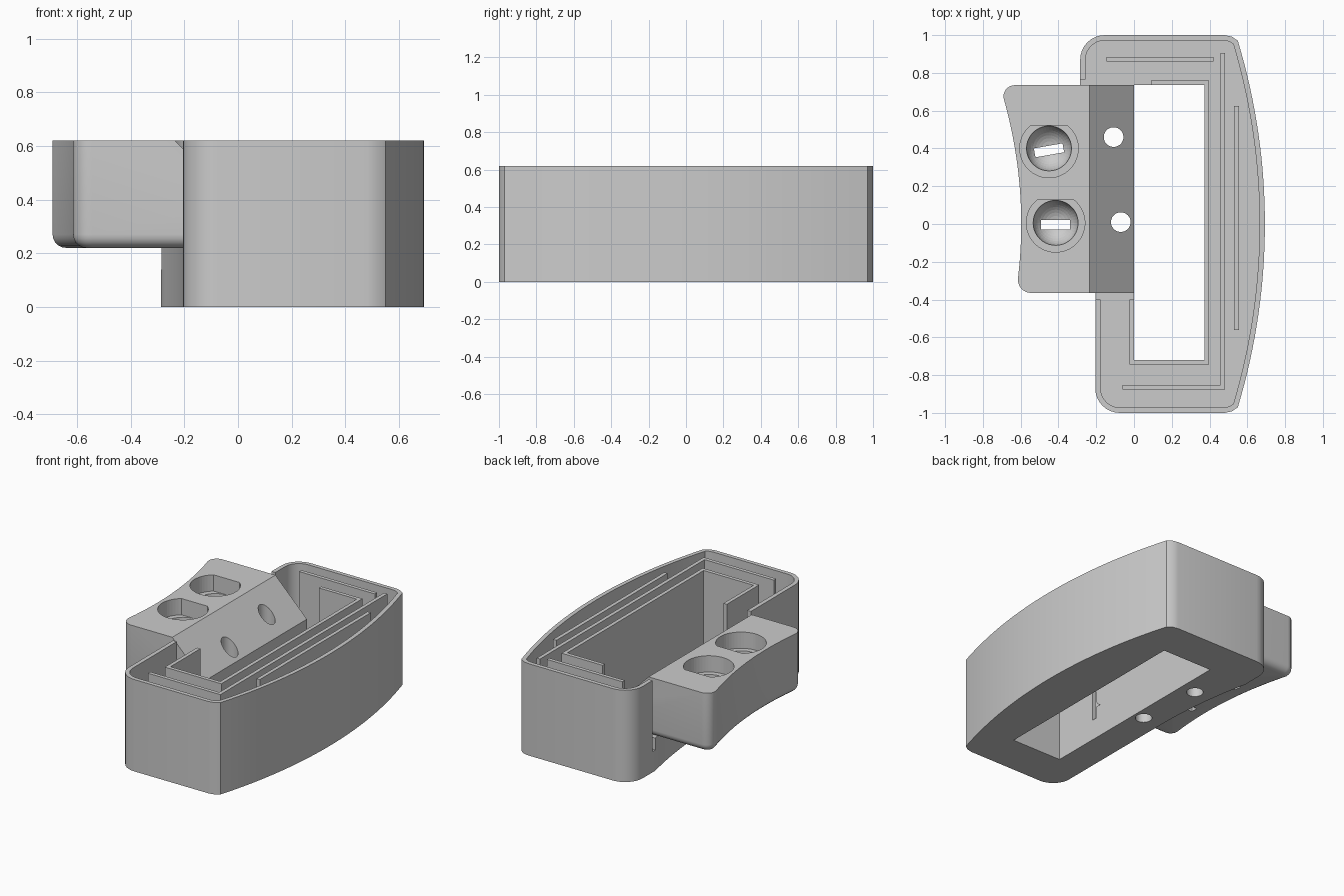
import bpy, bmesh, math
from mathutils import Vector, Matrix

if "Cube" in bpy.data.objects:
    bpy.data.objects.remove(bpy.data.objects["Cube"], do_unlink=True)

H, FLOOR, LEDGE, WALL = 0.62, 0.14, 0.22, 0.028

grey = bpy.data.materials.new("plain grey")
grey.use_nodes = True
grey.diffuse_color = (0.6, 0.6, 0.6, 1)
grey.node_tree.nodes["Principled BSDF"].inputs["Base Color"].default_value = (0.6, 0.6, 0.6, 1)


def finish(name, bm, cutter=False):
    bmesh.ops.recalc_face_normals(bm, faces=bm.faces)
    mesh = bpy.data.meshes.new(name)
    bm.to_mesh(mesh)
    bm.free()
    mesh.materials.append(grey)
    ob = bpy.data.objects.new(name, mesh)
    bpy.context.collection.objects.link(ob)
    if cutter:
        ob.hide_render = True
        ob.hide_set(True)
    else:
        bpy.ops.object.select_all(action="DESELECT")
        ob.select_set(True)
        bpy.context.view_layer.objects.active = ob
        bpy.ops.object.shade_smooth_by_angle(angle=math.radians(30))
    return ob


def prism_mesh(points, z0, z1):
    bm = bmesh.new()
    base = bm.faces.new([bm.verts.new((p[0], p[1], z0)) for p in points])
    top = bmesh.ops.extrude_face_region(bm, geom=[base], use_keep_orig=True)["geom"]
    bmesh.ops.translate(bm, verts=[v for v in top if isinstance(v, bmesh.types.BMVert)],
                        vec=(0, 0, z1 - z0))
    bmesh.ops.recalc_face_normals(bm, faces=bm.faces)
    return bm


def prism(name, points, z0, z1, cutter=False):
    return finish(name, prism_mesh(points, z0, z1), cutter)


def fillet(a, b, c, r, steps=8):
    """Points of a round corner at b between a and c."""
    a, b, c = Vector(a), Vector(b), Vector(c)
    u, v = (a - b).normalized(), (c - b).normalized()
    half = u.angle(v) / 2
    centre = b + (u + v).normalized() * r / math.sin(half)
    p, q = b + u * r / math.tan(half) - centre, b + v * r / math.tan(half) - centre
    start = math.atan2(p.y, p.x)
    turn = math.atan2(p.x * q.y - p.y * q.x, p.dot(q))
    angles = [start + turn * i / steps for i in range(steps + 1)]
    return [centre + Vector((math.cos(t), math.sin(t))) * r for t in angles]


def offset(path, d):
    """Shift an open path to its right by d, with mitred corners."""
    path = [Vector(p) for p in path]
    result = []
    for i, p in enumerate(path):
        before = (p - path[i - 1]).normalized() if i else None
        after = (path[i + 1] - p).normalized() if i < len(path) - 1 else before
        before = before or after
        n1, n2 = Vector((before.y, -before.x)), Vector((after.y, -after.x))
        m = (n1 + n2).normalized()
        result.append(p + m * d / m.dot(n1))
    return result


def strip(name, path, width=0.025):
    return prism(name, path + offset(path, width)[::-1], FLOOR, H)


def rect(x0, x1, y0, y1):
    return [(x0, y0), (x1, y0), (x1, y1), (x0, y1)]


def circle(x, y, r, n=48):
    return [(x + r * math.cos(2 * math.pi * i / n), y + r * math.sin(2 * math.pi * i / n))
            for i in range(n)]


def cut(ob, cutters):
    for c in cutters:
        m = ob.modifiers.new(c.name, "BOOLEAN")
        m.operation, m.solver, m.object = "DIFFERENCE", "EXACT", c


# Outer tray outline, clockwise from the rear notch to the front notch
tip = [(0.48, 1.0), (0.518, 0.992), (0.55, 0.97)]
bow_r = 3.35
bow = []
for i in range(1, 32):
    y = 0.97 * (1 - i / 16)
    bow.append((0.693 - bow_r + math.sqrt(bow_r ** 2 - y ** 2), y))
outline = [(-0.285, 0.765)]
outline += fillet((-0.285, 0.765), (-0.285, 1), (0.4, 1), 0.13)
outline += tip + bow + [(x, -y) for x, y in reversed(tip)]
outline += fillet((0.4, -1), (-0.205, -1), (-0.205, -0.4), 0.13)
outline += [(-0.205, -0.4)]
outline = [Vector(p) for p in outline]


# Curved edge of the base under the grip block
def base_edge(y0, y1, n=16):
    ys = [y0 + (y1 - y0) * i / n for i in range(n + 1)]
    return [(-0.205 - 0.148 * max(y, 0) ** 2, y) for y in ys]


base = prism("tray_base", outline + base_edge(-0.36, 0.74), 0, FLOOR)
strip("outer_wall", outline, WALL)

# Inner wall around the opening and the standing ribs
strip("opening_wall", [(0.09, 0.76), (0.397, 0.76), (0.397, -0.745), (-0.025, -0.745), (-0.025, -0.4)])
strip("corner_rib", [(0.482, 0.905), (0.482, -0.877), (-0.06, -0.877)])
strip("rear_rib", [(-0.145, 0.885), (0.42, 0.885)])
strip("side_rib", [(0.555, 0.625), (0.555, -0.56)])

# Block support between base and grip
Y0, Y1 = -0.365, 0.735
support = prism("block_support", [(0, Y1), (0, Y0)] + base_edge(Y0, Y1), FLOOR, LEDGE)

# Grip block with concave outer edge, rounded underside and sloped inner top
edge = [(-0.597 - 0.21 * y * y, y) for y in [-0.27 + 0.91 * i / 20 for i in range(21)]]
footprint = [(0, Y1), (0, Y0)]
footprint += fillet((0, Y0), (-0.622, Y0), edge[0], 0.07)
footprint += edge
footprint += fillet(edge[-1], (-0.712, Y1), (0, Y1), 0.06)
bm = prism_mesh(footprint, LEDGE, H)
under = [e for e in bm.edges if all(v.co.z < LEDGE + 0.001 for v in e.verts)
         and min(v.co.x for v in e.verts) < -0.01]
bmesh.ops.bevel(bm, geom=under, offset=0.05, offset_type="OFFSET", segments=5,
                profile=0.5, affect="EDGES")
bmesh.ops.bisect_plane(bm, geom=bm.verts[:] + bm.edges[:] + bm.faces[:],
                       plane_co=(-0.235, 0, H), plane_no=(1, 0, 1), clear_outer=True)
bmesh.ops.holes_fill(bm, edges=[e for e in bm.edges if e.is_boundary], sides=0)
block = finish("grip_block", bm)

# Opening and screw holes through the base
opening = prism("opening_cutter", rect(0, 0.372, -0.72, Y1), -0.1, 0.3, True)
holes = [prism("hole_cutter", circle(x, y, 0.052), -0.1, 0.8, True)
         for x, y in ((-0.108, 0.46), (-0.07, 0.01))]
cut(base, [opening] + holes)
cut(support, holes)
cut(block, holes)

# Flat-sided wells with a bowl and a slot beneath
SEAT = 0.51
for x, y, turn in ((-0.45, 0.4, 10), (-0.415, 0.006, 0)):
    r, flat = 0.155, 0.121
    start = math.asin(flat / r)
    sweep = math.pi + 2 * start
    well = [(x + r * math.cos(start - sweep * i / 40), y + r * math.sin(start - sweep * i / 40))
            for i in range(41)]
    well_cut = prism("well_cutter", well, SEAT, 0.8, True)
    bm = bmesh.new()
    bmesh.ops.create_uvsphere(bm, u_segments=40, v_segments=20, radius=0.119,
                              matrix=Matrix.Translation((x, y, SEAT)))
    bowl_cut = finish("bowl_cutter", bm, True)
    spin = Matrix.Rotation(math.radians(turn), 2)
    corners = [spin @ Vector(p) + Vector((x, y - 0.01)) for p in rect(-0.077, 0.077, -0.024, 0.024)]
    slot_cut = prism("slot_cutter", corners, 0.1, SEAT, True)
    cut(block, [well_cut, bowl_cut, slot_cut])
